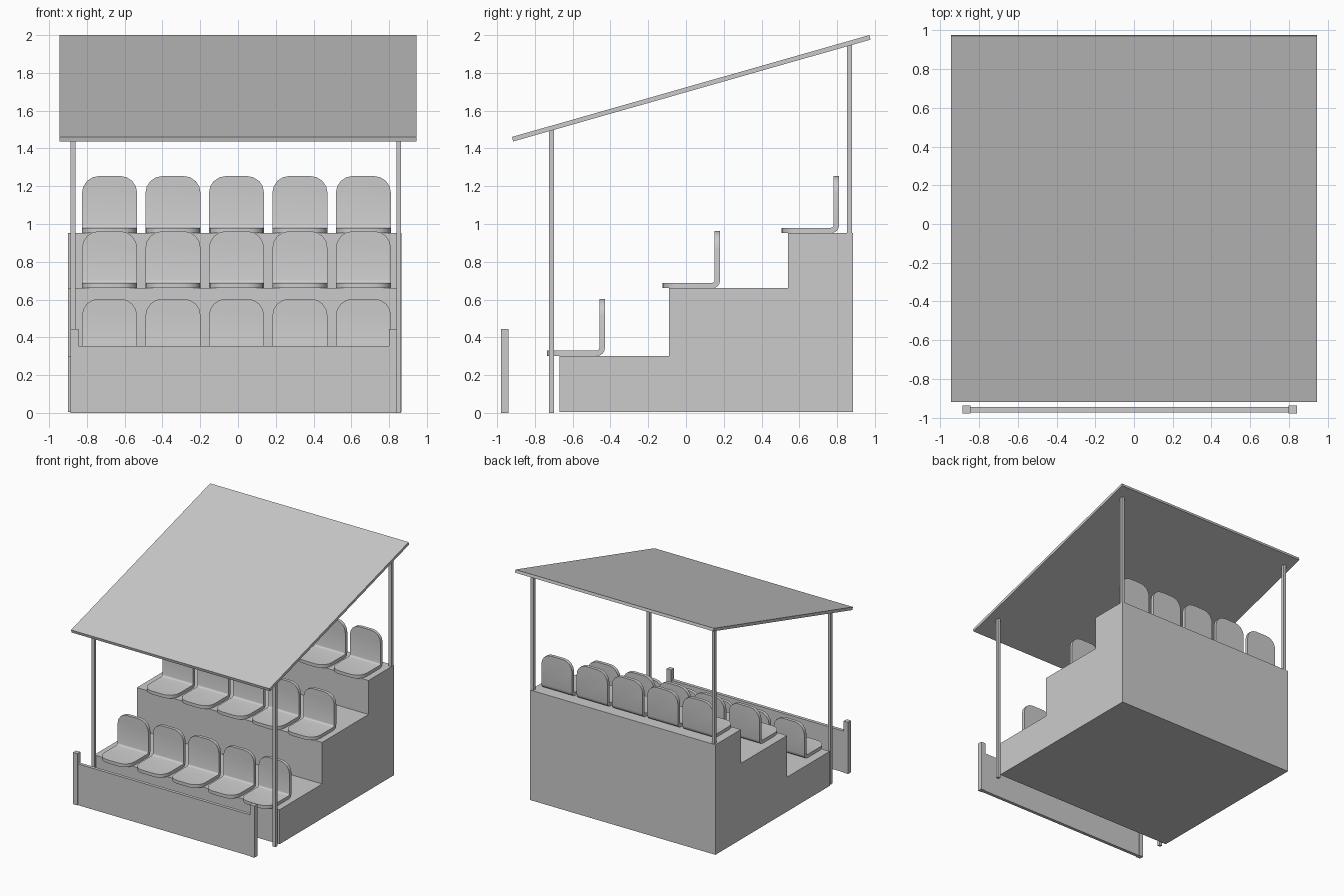
import bpy, bmesh, math

if "Cube" in bpy.data.objects:
    bpy.data.objects.remove(bpy.data.objects["Cube"])


def make_object(name, bm):
    bmesh.ops.recalc_face_normals(bm, faces=bm.faces)
    me = bpy.data.meshes.new(name)
    bm.to_mesh(me)
    bm.free()
    ob = bpy.data.objects.new(name, me)
    bpy.context.collection.objects.link(ob)
    return ob


def extrude_profile(pts, x0, x1):
    """Solid made from a (y, z) outline swept from x0 to x1."""
    bm = bmesh.new()
    face = bm.faces.new([bm.verts.new((x0, y, z)) for y, z in pts])
    ext = bmesh.ops.extrude_face_region(bm, geom=[face])
    verts = [g for g in ext["geom"] if isinstance(g, bmesh.types.BMVert)]
    bmesh.ops.translate(bm, verts=verts, vec=(x1 - x0, 0, 0))
    return bm


def box(name, x0, x1, y0, y1, z0, z1):
    return make_object(name, extrude_profile(
        [(y0, z0), (y1, z0), (y1, z1), (y0, z1)], x0, x1))


def arc(cy, cz, r, a0, a1, n):
    angles = [math.radians(a0 + (a1 - a0) * i / n) for i in range(n + 1)]
    return [(cy + r * math.cos(a), cz + r * math.sin(a)) for a in angles]


# Stepped platform
make_object("stepped_platform", extrude_profile(
    [(-0.67, 0.005), (0.885, 0.005), (0.885, 0.952), (0.54, 0.952),
     (0.54, 0.66), (-0.09, 0.66), (-0.09, 0.302), (-0.67, 0.302)], -0.9, 0.865))

# Sloping roof
make_object("roof", extrude_profile(
    [(-0.915, 1.437), (0.977, 1.976), (0.971, 2.0), (-0.921, 1.461)], -0.945, 0.945))

# Roof posts
for side, x in (("left", -0.874), ("right", 0.851)):
    box(f"front_post_{side}", x - 0.013, x + 0.013, -0.725, -0.699, 0, 1.503)
    box(f"back_post_{side}", x - 0.013, x + 0.013, 0.852, 0.878, 0.95, 1.952)

# Front barrier
box("barrier_panel", -0.846, 0.801, -0.973, -0.945, 0, 0.355)
for side, x in (("left", -0.865), ("right", 0.82)):
    box(f"barrier_post_{side}", x - 0.021, x + 0.021, -0.979, -0.939, 0, 0.445)

# Seat: L-shaped shell with rounded top and front corners
W, D, H, T = 0.146, 0.305, 0.302, 0.028
profile = ([(0, 0)] + arc(D - 0.04, 0.04, 0.04, -90, 0, 4) + [(D, H), (D - T, H)]
           + arc(D - T - 0.015, T + 0.015, 0.015, 0, -90, 3) + [(0, T)])
bm = extrude_profile(profile, -W, W)
corners = []
for e in bm.edges:
    a, b = e.verts
    if abs(a.co.x - b.co.x) < 1e-5:
        at_top = min(a.co.z, b.co.z) > H - 1e-4
        at_front = max(a.co.y, b.co.y) < 1e-4
        if at_top or at_front:
            corners.append(e)
bmesh.ops.bevel(bm, geom=corners, offset=0.09, segments=4, profile=0.5,
                affect='EDGES', clamp_overlap=False)
first = make_object("seat", bm)
bpy.context.view_layer.objects.active = first
first.select_set(True)
bpy.ops.object.shade_smooth_by_angle(angle=math.radians(30))

# Three rows of five seats
for row, (y, z) in enumerate([(-0.735, 0.302), (-0.125, 0.66), (0.505, 0.952)]):
    for col in range(5):
        ob = first
        if row or col:
            ob = first.copy()
            ob.name = f"seat_{row + 1}_{col + 1}"
            bpy.context.collection.objects.link(ob)
        ob.location = (-0.68 + 0.336 * col, y, z)
